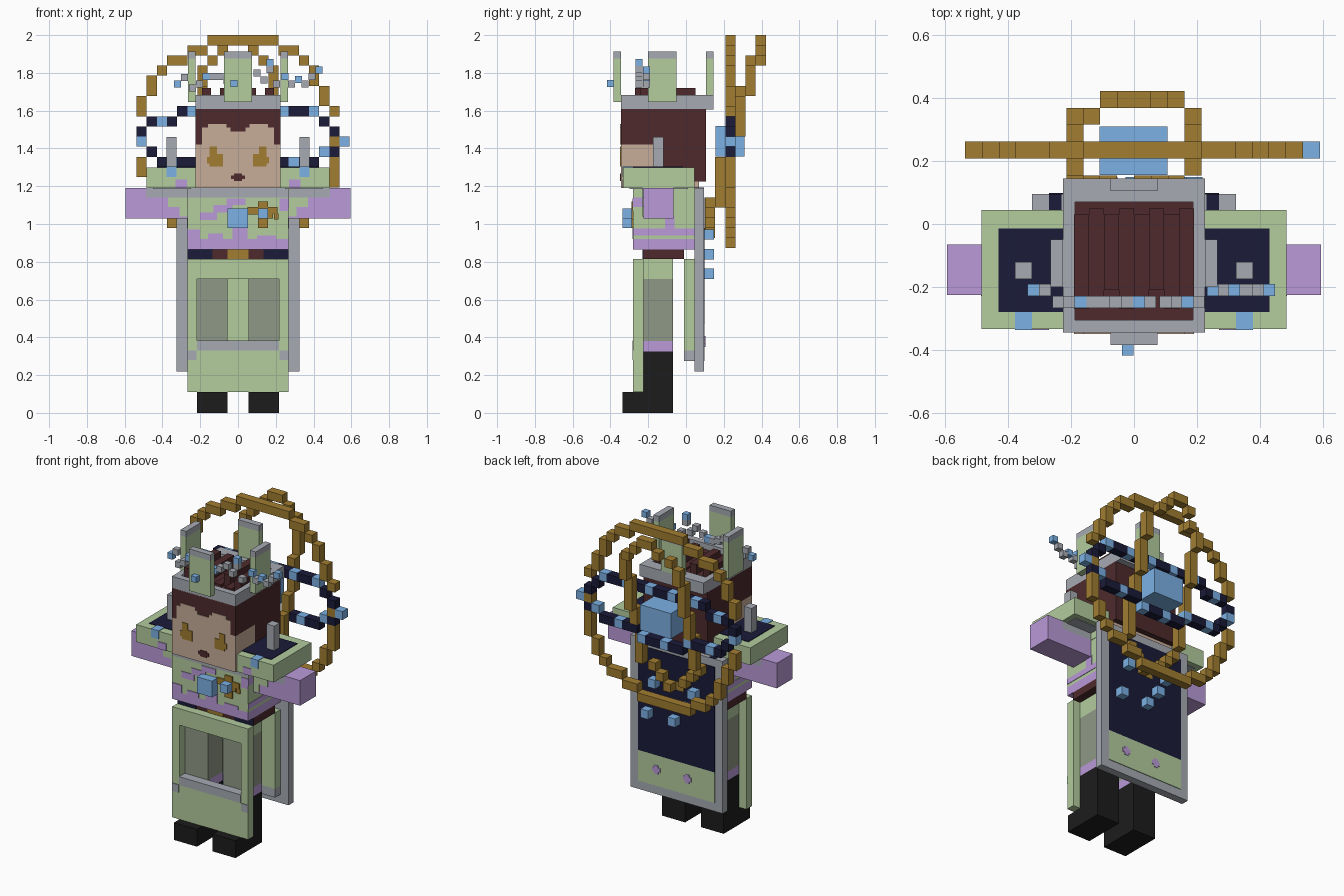
import bpy, bmesh, math
from mathutils import Vector

# ---- flat colours (sRGB converted to linear) ----
SRGB = {"green": (179, 204, 158), "purple": (186, 154, 216), "grey": (166, 170, 178),
        "greygreen": (143, 152, 134), "brown": (78, 42, 44), "skin": (199, 173, 154),
        "gold": (161, 125, 49), "blue": (124, 177, 229), "navy": (27, 27, 58), "black": (28, 28, 28)}
NAMES = list(SRGB)
MATS = []
for n, c in SRGB.items():
    m = bpy.data.materials.new(n)
    lin = [((v / 255 + 0.055) / 1.055) ** 2.4 for v in c]
    m.diffuse_color = (*lin, 1)
    MATS.append(m)


def part(name, boxes, mirror=False):
    """One object from boxes (colour, x0, x1, y0, y1, z0, z1)."""
    bm = bmesh.new()
    used = []
    todo = list(boxes)
    if mirror:
        todo += [(b[0], -b[2], -b[1], *b[3:]) for b in boxes]
    for col, x0, x1, y0, y1, z0, z1 in todo:
        if col not in used:
            used.append(col)
        r = bmesh.ops.create_cube(bm, size=1)
        for v in r["verts"]:
            v.co = Vector((x0 + (v.co.x + .5) * (x1 - x0), y0 + (v.co.y + .5) * (y1 - y0),
                           z0 + (v.co.z + .5) * (z1 - z0)))
        for f in {f for v in r["verts"] for f in v.link_faces}:
            f.material_index = used.index(col)
    me = bpy.data.meshes.new(name)
    bm.to_mesh(me)
    bm.free()
    for c in used:
        me.materials.append(MATS[NAMES.index(c)])
    ob = bpy.data.objects.new(name, me)
    bpy.context.collection.objects.link(ob)
    return ob


def cube(col, x, y, z, s):
    return (col, x - s / 2, x + s / 2, y - s / 2, y + s / 2, z - s / 2, z + s / 2)


def front(col, x0, x1, z0, z1, y, t=0.004):
    """Painted plate on a face that looks to the front."""
    return (col, x0, x1, y - t, y + .001, z0, z1)


# ---- legs and boots ----
part("legs", [("black", .055, .217, -.335, -.07, 0, .11), ("black", .055, .217, -.225, -.07, .11, .325),
              ("purple", .055, .217, -.225, -.07, .325, .38),
              ("greygreen", .055, .217, -.225, -.07, .38, .71),
              ("green", .055, .217, -.225, -.07, .71, .815)], mirror=True)

# ---- skirt: front panel with a window, plain back panel ----
F = -.28
part("front_skirt", [("green", -.268, .268, F, -.225, .11, .38), ("green", -.268, .268, F, -.225, .71, .815),
                     ("green", -.268, -.217, F, -.225, .38, .71), ("green", .217, .268, F, -.225, .38, .71),
                     ("grey", -.217, .217, F - .003, -.224, .33, .383),
                     front("grey", -.268, -.22, .28, .33, F), front("grey", .22, .268, .28, .33, F)])
part("back_skirt", [("green", -.268, .268, -.01, .045, .33, .815), ("grey", -.268, .268, -.01, .045, .275, .33)])

# ---- belt and jacket ----
part("belt", [("brown", -.268, .268, -.225, -.01, .815, .865),
              front("navy", -.268, -.135, .815, .865, -.225), front("navy", .135, .268, .815, .865, -.225),
              front("gold", -.055, .055, .815, .865, -.225)])
patches = [(-.268, -.2, .92, .97), (-.16, -.08, .92, .95), (.1, .2, .92, .94), (-.13, -.03, 1.06, 1.1),
           (-.2, -.11, 1.02, 1.06), (-.06, .04, 1.1, 1.135), (.22, .268, 1.07, 1.135), (-.03, .05, .92, .98)]
part("jacket", [("purple", -.268, .268, F, .045, .865, .92), ("green", -.268, .268, F, .045, .92, 1.14),
                ("grey", -.268, .268, F, .045, 1.14, 1.19)]
     + [front("purple", *p, F) for p in patches])
part("jacket_side_patches", [("purple", .267, .271, -.28, .045, .94, .975), ("purple", .267, .271, -.28, -.22, 1.09, 1.14),
                             ("green", .267, .271, -.28, .045, 1.14, 1.19),
                             ("purple", .267, .271, -.11, -.06, .975, 1.04)], mirror=True)

# ---- chest jewels ----
part("chest_gem", [("blue", -.055, .052, -.335, F, .98, 1.083)])
petals = [(.05, .107, 1.05, 1.09), (.107, .16, 1.083, 1.12), (.16, .21, 1.055, 1.09), (.107, .16, .98, 1.03),
          (.19, .215, 1.025, 1.055), (.16, .185, 1.03, 1.055)]
part("chest_flower", [("blue", .107, .16, -.335, F, 1.03, 1.083)] + [front("gold", *p, F, .008) for p in petals])

# ---- arms, hands, wide sleeves, shoulder posts ----
part("arms", [("purple", .268, .485, -.225, -.065, 1.03, 1.14), ("grey", .268, .485, -.225, -.065, 1.14, 1.19),
              ("purple", .485, .595, -.225, -.065, 1.03, 1.19),
              front("grey", .268, .487, 1.14, 1.19, -.225),
              front("green", .268, .37, 1.09, 1.14, -.225), front("green", .268, .31, 1.04, 1.09, -.225)], mirror=True)
part("sleeves", [("green", .22, .485, -.333, .045, 1.19, 1.3), ("navy", .22, .43, -.28, -.015, 1.29, 1.304),
                 ("blue", .325, .378, -.337, -.28, 1.25, 1.304), ("grey", .25, .45, -.3, .01, 1.186, 1.2),
                 front("purple", .27, .33, 1.19, 1.235, -.333)], mirror=True)
part("shoulder_posts", [("grey", .325, .378, -.175, -.12, 1.3, 1.46)], mirror=True)

# ---- cape: bordered panel with a dotted hem ----
B = .095
part("cape", [("grey", -.325, .325, .045, B, .22, 1.19), ("navy", -.27, .27, B - .001, B + .004, .47, 1.14),
              ("green", -.27, .27, B - .001, B + .004, .275, .47)]
     + [("purple", x - a, x + a, B, B + .007, .378 - b, .378 + b)
        for x in (.14, -.08) for a, b in ((.028, .014), (.014, .028))]
     + [("navy", s - .02, s + .02, .045, B, 1.189, 1.193) for s in (-.25, .25)])
part("cape_gems", [cube("blue", x, .122, z, .054) for x, z in
                   [(.19, .737), (0, .737), (-.08, .84), (-.14, .945), (.14, .945)]])

# ---- head, hair and face ----
H = -.345
part("head", [("skin", -.225, .225, H, -.15, 1.19, 1.42), ("skin", -.225, .225, -.15, .07, 1.19, 1.225)])
part("hair", [("brown", -.225, .225, H, .105, 1.42, 1.61), ("brown", -.225, .225, -.15, .105, 1.225, 1.42),
              ("brown", -.19, .19, -.305, .07, 1.61, 1.645)])
part("hairline", [front("skin", -.19, -.04, 1.42, 1.51, H), front("skin", .04, .19, 1.42, 1.51, H),
                  front("skin", -.04, .04, 1.42, 1.49, H), front("skin", -.16, -.06, 1.51, 1.53, H),
                  front("skin", .06, .16, 1.51, 1.53, H)])
part("eyes", [front("gold", .08, .15, 1.305, 1.37, H), front("gold", .11, .15, 1.37, 1.41, H),
              front("gold", .15, .165, 1.32, 1.355, H)], mirror=True)
part("mouth", [front("brown", -.036, .036, 1.238, 1.258, H), front("brown", -.022, .022, 1.228, 1.267, H)])
tops = [1.72, 1.66, 1.72, 1.65, 1.66, 1.72, 1.67, 1.72]
part("hair_strands", [("brown", -.19 + i * .0475, -.1425 + i * .0475, -.27 + .03 * (i % 3), .03 + .02 * (i % 2), 1.61, z)
                      for i, z in enumerate(tops)])

# ---- crown: square band with four capped plates ----
part("crown_band", [("grey", -.225, .225, H, -.305, 1.607, 1.682), ("grey", -.225, .225, .07, .145, 1.607, 1.682),
                    ("grey", -.225, -.188, -.305, .07, 1.607, 1.682), ("grey", .188, .225, -.305, .07, 1.607, 1.682)])
plates = [(-.075, .075, -.385, H), (-.075, .075, .105, .145), (.225, .265, -.2, -.05), (-.265, -.225, -.2, -.05)]
part("crown_plates", [("green", *p, 1.645, 1.875) for p in plates] + [("grey", *p, 1.875, 1.912) for p in plates])
part("crown_gem", [cube("blue", -.02, -.4, 1.745, .037)])

# ---- thin jewelled sprigs on the crown ----
sprigs = [("blue", .43, 1.815), ("grey", .393, 1.78), ("grey", .356, 1.742), ("blue", .319, 1.765),
          ("grey", .282, 1.742), ("blue", .25, 1.78), ("blue", -.32, 1.74), ("grey", -.283, 1.775)]
hoops = [("grey", -.24, 1.72), ("grey", -.205, 1.74), ("blue", -.17, 1.78), ("grey", -.133, 1.78),
         ("grey", -.096, 1.78), ("grey", -.059, 1.76), ("grey", -.022, 1.75), ("blue", .015, 1.75),
         ("grey", .052, 1.77), ("grey", .1, 1.8), ("grey", .137, 1.762),
         ("blue", .17, 1.855), ("grey", .17, 1.818), ("grey", .205, 1.742)]
part("crown_sprigs", [cube(c, x, -.21, z, .037) for c, x, z in sprigs]
     + [cube(c, x, -.248, z, .037) for c, x, z in hoops])

# ---- block rings behind the head ----
S = .0537


def ring(name, path, colour, skip=()):
    """Snap a closed path to the block grid and place one block per cell."""
    cells = []
    for i in range(720):
        x, y, z = path(math.tau * i / 720)
        c = (math.floor(x / S) + .5, round((y - .235) / S), round((z - 1.436) / S))
        if c not in cells and c not in skip:
            cells.append(c)
    # drop corner cells so diagonal runs touch only at their edges
    n, keep = len(cells), []
    for i, c in enumerate(cells):
        a, b = (keep[-1] if keep else cells[-1]), cells[(i + 1) % n]
        if a == b or any(abs(a[k] - b[k]) > 1 for k in range(3)):
            keep.append(c)
    part(name, [cube(colour(i), c[0] * S, .235 + c[1] * S, 1.436 + c[2] * S, S) for i, c in enumerate(keep)])
    return set(cells)


def power(v, e=.87):
    return math.copysign(abs(v) ** e, v)


orbit = ring("orbit_ring", lambda t: (.022 + .55 * math.cos(t), .235, 1.455 + .16 * math.sin(t)),
             lambda i: "blue" if i % 3 == 0 else "navy")
gap = {(-9.5, 0, 1), (-9.5, 0, 2)}
halo = ring("halo", lambda t: (.515 * power(math.cos(t)), .235, 1.436 + .537 * power(math.sin(t))),
            lambda i: "gold", orbit | gap)
ring("tilted_hoop", lambda t: (max(-.2, min(.2, .25 * math.cos(t))), .25 + .15 * math.sin(t), 1.46 + .515 * math.sin(t)),
     lambda i: "gold", orbit | halo)
part("halo_core", [("blue", -.11, .106, .155, .31, 1.358, 1.52)])
